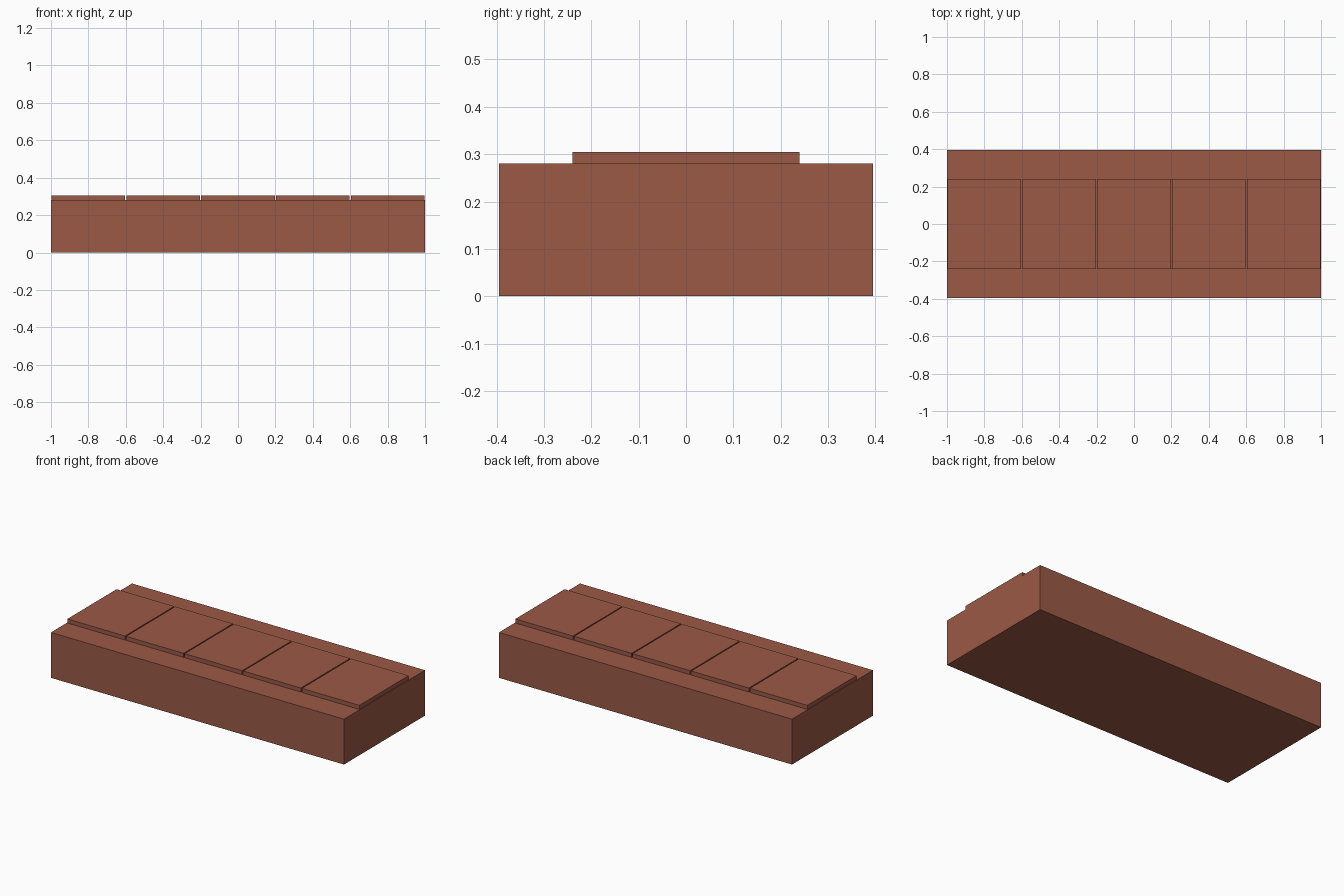
import bpy

cube = bpy.data.objects.get("Cube")
if cube:
    bpy.data.objects.remove(cube, do_unlink=True)

# Single brick-red colour
brick = bpy.data.materials.new("brick_red")
brick.use_nodes = True
colour = (0.328, 0.1, 0.061, 1.0)
brick.diffuse_color = colour
brick.node_tree.nodes["Principled BSDF"].inputs["Base Color"].default_value = colour


def box(name, x, width, depth, bottom, top):
    """Flat-faced box centred on y, between two heights."""
    bpy.ops.mesh.primitive_cube_add(size=1, location=(x, 0, (bottom + top) / 2))
    obj = bpy.context.object
    obj.name = name
    obj.scale = (width, depth, top - bottom)
    bpy.ops.object.transform_apply(location=False, rotation=False, scale=True)
    obj.data.materials.append(brick)
    return obj


BASE_TOP = 0.28
TILE_TOP = 0.305
TILES = 5
PITCH = 2 / TILES
GAP = 0.007

# Solid base slab
box("base_slab", 0, 2, 0.79, 0, BASE_TOP)

# Row of raised tiles with thin joints between them
for i in range(TILES):
    x = (i - (TILES - 1) / 2) * PITCH
    box(f"top_tile_{i + 1}", x, PITCH - GAP, 0.48, BASE_TOP, TILE_TOP)
